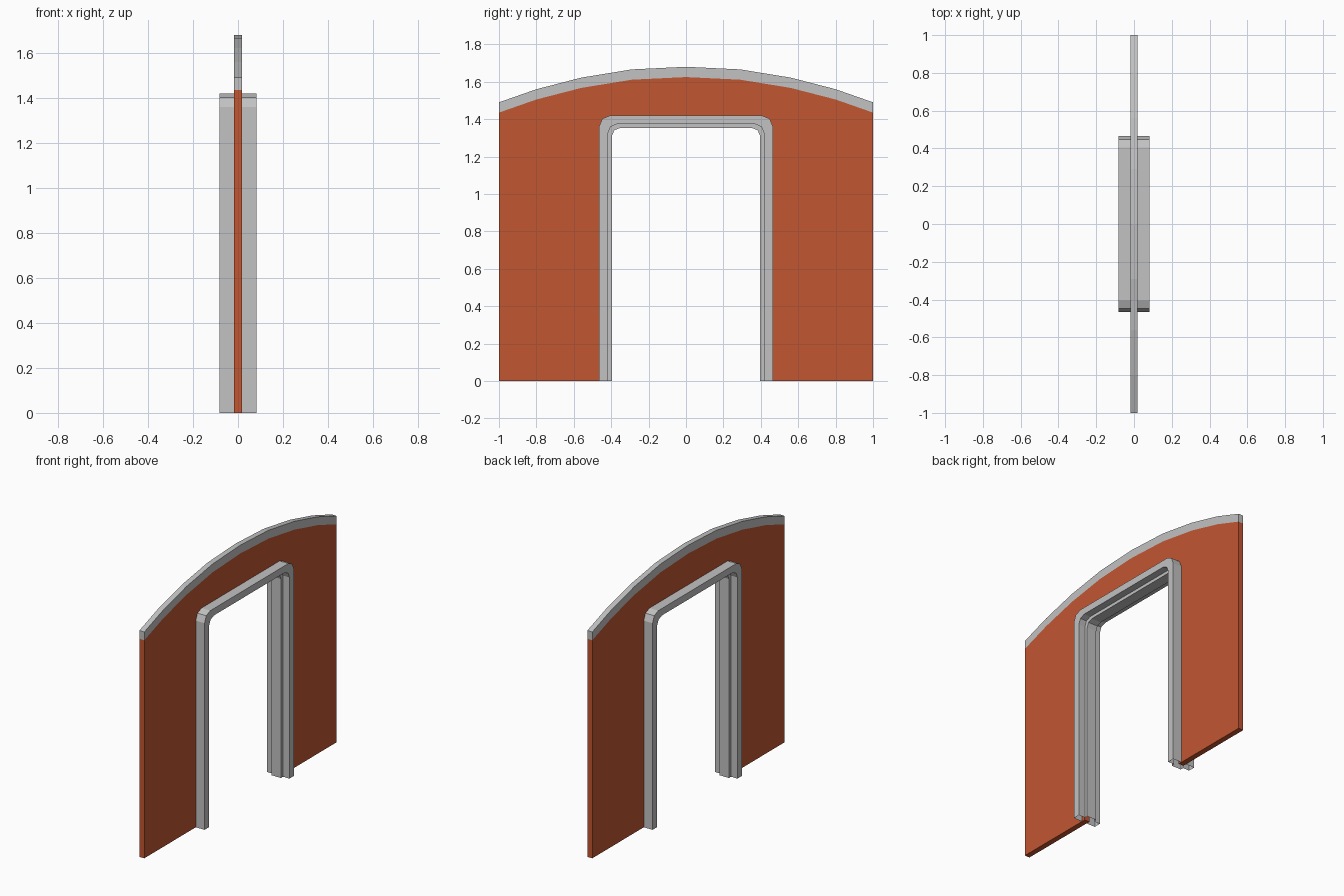
import bpy, bmesh
from math import sin, cos, pi

cube = bpy.data.objects.get("Cube")
if cube:
    bpy.data.objects.remove(cube)


def material(name, rgb):
    m = bpy.data.materials.new(name)
    m.use_nodes = True
    m.diffuse_color = (*rgb, 1)
    m.node_tree.nodes["Principled BSDF"].inputs["Base Color"].default_value = (*rgb, 1)
    return m


def finish(bm, name, mat):
    mesh = bpy.data.meshes.new(name)
    bm.to_mesh(mesh)
    bm.free()
    mesh.materials.append(mat)
    obj = bpy.data.objects.new(name, mesh)
    bpy.context.collection.objects.link(obj)
    return obj


def slab(name, outline, half_x, mat):
    """Extrude a (y, z) outline symmetrically along x."""
    bm = bmesh.new()
    face = bm.faces.new([bm.verts.new((-half_x, y, z)) for y, z in outline])
    ext = bmesh.ops.extrude_face_region(bm, geom=[face])
    verts = [v for v in ext["geom"] if isinstance(v, bmesh.types.BMVert)]
    bmesh.ops.translate(bm, verts=verts, vec=(2 * half_x, 0, 0))
    bmesh.ops.recalc_face_normals(bm, faces=bm.faces)
    return finish(bm, name, mat)


def arch(half, top, radius, steps=2):
    """Doorway path in (y, z), up one leg, over and down the other."""
    side = [(half, 0)]
    for k in range(steps + 1):
        a = pi / 2 * k / steps
        side.append((half - radius + radius * cos(a), top - radius + radius * sin(a)))
    return [(-y, z) for y, z in side] + side[::-1]


orange = material("burnt orange", (0.54, 0.092, 0.031))
grey = material("light grey", (0.54, 0.54, 0.54))

HALF_WALL = 0.018
BAND = 0.055

# Shallow faceted curve along the top
right_curve = [(0.29, 1.666), (0.56, 1.622), (0.8, 1.56), (1, 1.49)]
curve = [(-y, z) for y, z in right_curve[::-1]] + [(0, 1.68)] + right_curve
under = [(y, z - BAND) for y, z in curve]

# Wall panel with the doorway notch, tucked inside the frame
notch = [(1, 0), (0.44, 0), (0.44, 1.395), (-0.44, 1.395), (-0.44, 0), (-1, 0)]
slab("wall_panel", under + notch, HALF_WALL, orange)

# Trim following the top of the wall
slab("top_trim", curve + under[::-1], HALF_WALL, grey)

# Door frame with central stop: open section swept round the doorway
outer = (0.465, 1.42, 0.06)
inner = (0.418, 1.374, 0.05)
stop = (0.396, 1.353, 0.043)
half_section = [(HALF_WALL, outer), (0.082, outer), (0.082, inner),
                (0.035, inner), (0.035, stop)]
section = [(-x, p) for x, p in half_section] + half_section[::-1]

bm = bmesh.new()
rows = [[bm.verts.new((x, y, z)) for y, z in arch(*p)] for x, p in section]
for a, b in zip(rows, rows[1:]):
    for j in range(len(a) - 1):
        bm.faces.new((a[j], a[j + 1], b[j + 1], b[j]))
finish(bm, "door_frame", grey)
